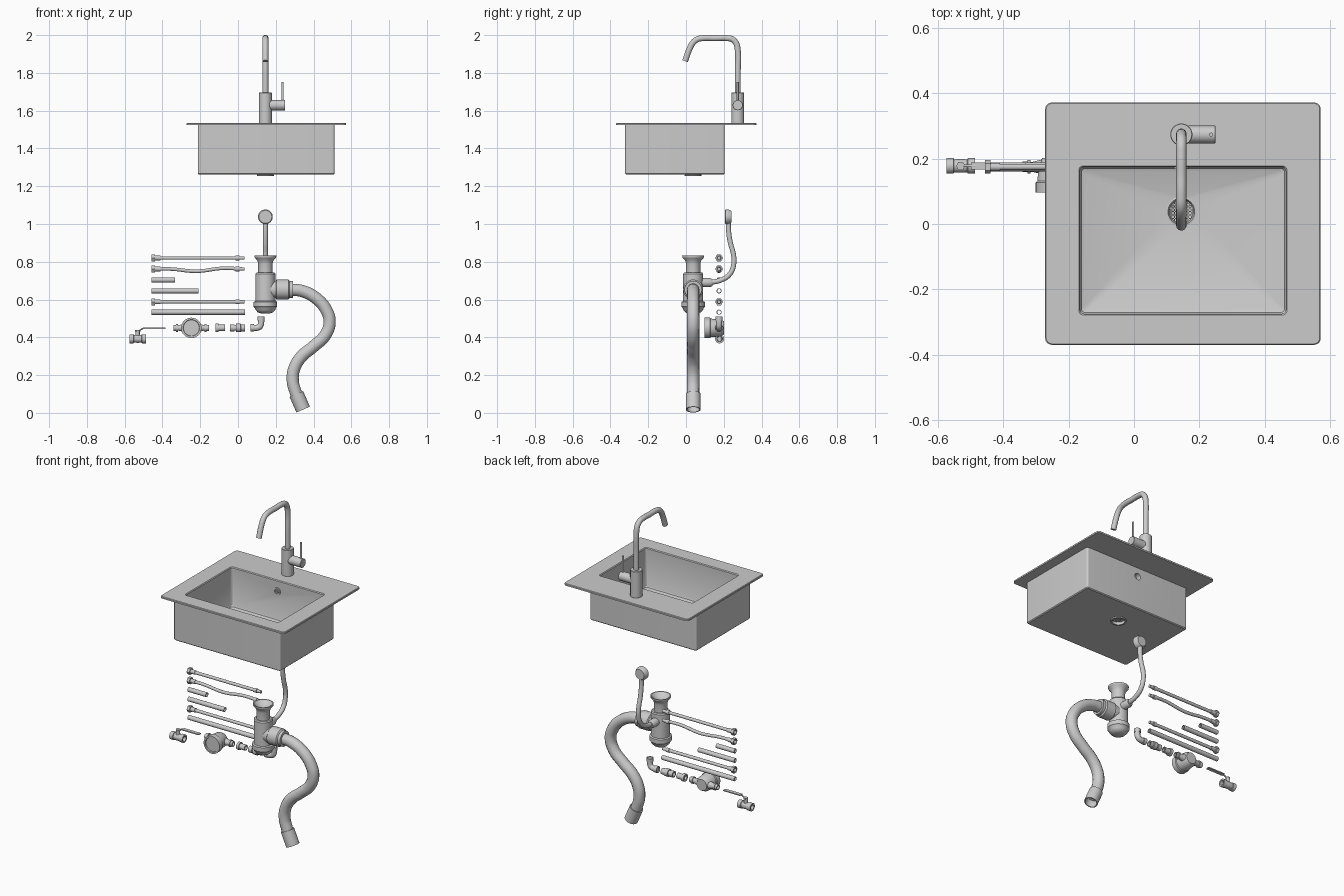
import bpy, bmesh, math
from mathutils import Vector

if "Cube" in bpy.data.objects:
    bpy.data.objects.remove(bpy.data.objects["Cube"])

X, Y, Z = Vector((1, 0, 0)), Vector((0, 1, 0)), Vector((0, 0, 1))
CX, DY = 0.145, 0.038      # drain / tap column x, drain y
PY = 0.175                 # y of the loose plumbing parts


def add_mesh(name, bm):
    bmesh.ops.remove_doubles(bm, verts=bm.verts, dist=1e-5)
    bmesh.ops.recalc_face_normals(bm, faces=bm.faces)
    me = bpy.data.meshes.new(name)
    bm.to_mesh(me)
    bm.free()
    ob = bpy.data.objects.new(name, me)
    bpy.context.collection.objects.link(ob)
    return ob


def loft(name, rings):
    """Closed solid: each ring bridged to the next, last to first."""
    bm = bmesh.new()
    vs = [[bm.verts.new(p) for p in r] for r in rings]
    n = len(vs[0])
    for a, b in zip(vs, vs[1:] + vs[:1]):
        for i in range(n):
            j = (i + 1) % n
            bm.faces.new((a[i], a[j], b[j], b[i]))
    return add_mesh(name, bm)


def lathe(name, prof, loc, axis=Z, n=32):
    """Revolve a closed (radius, height) outline about an axis."""
    q = axis.to_track_quat('Z', 'Y')
    bm = bmesh.new()
    rings = [[bm.verts.new(Vector(loc) + q @ Vector((r * math.cos(2 * math.pi * i / n),
              r * math.sin(2 * math.pi * i / n), h))) for i in range(n)] for r, h in prof]
    for a, b in zip(rings, rings[1:] + rings[:1]):
        if a[0].co == a[1].co and b[0].co == b[1].co:
            continue
        for i in range(n):
            j = (i + 1) % n
            if a[0].co == a[1].co:
                bm.faces.new((a[0], b[j], b[i]))
            elif b[0].co == b[1].co:
                bm.faces.new((a[i], a[j], b[0]))
            else:
                bm.faces.new((a[i], a[j], b[j], b[i]))
    return add_mesh(name, bm)


def cyl(name, r, h, loc, axis=Z, n=32, bevel=0.0):
    return lathe(name, [(0, 0), (r - bevel, 0), (r, bevel), (r, h - bevel), (r - bevel, h), (0, h)], loc, axis, n)


def pipe(name, r, h, loc, axis=X, wall=0.004, n=24):
    return lathe(name, [(r - wall, 0), (r, 0), (r, h), (r - wall, h)], loc, axis, n)


def box(name, size, loc):
    bm = bmesh.new()
    bmesh.ops.create_cube(bm, size=1)
    for v in bm.verts:
        v.co = Vector([c * s for c, s in zip(v.co, size)]) + Vector(loc)
    return add_mesh(name, bm)


def hose(name, pts, r):
    """Smooth round tube through the points."""
    cu = bpy.data.curves.new(name, 'CURVE')
    cu.dimensions, cu.bevel_depth, cu.bevel_resolution = '3D', r, 5
    cu.use_fill_caps, cu.resolution_u = True, 10
    sp = cu.splines.new('BEZIER')
    sp.bezier_points.add(len(pts) - 1)
    for b, p in zip(sp.bezier_points, pts):
        b.co, b.handle_left_type, b.handle_right_type = p, 'AUTO', 'AUTO'
    ob = bpy.data.objects.new(name, cu)
    bpy.context.collection.objects.link(ob)
    return ob


def rrect(x0, x1, y0, y1, r, z, k=8):
    pts = []
    for c, (x, y) in enumerate([(x1 - r, y1 - r), (x0 + r, y1 - r), (x0 + r, y0 + r), (x1 - r, y0 + r)]):
        for i in range(k):
            a = math.pi / 2 * (c + i / (k - 1))
            pts.append((x + r * math.cos(a), y + r * math.sin(a), z))
    return pts


def circle(r, z, n=32):
    return [(CX + r * math.cos(2 * math.pi * (i + .5) / n), DY + r * math.sin(2 * math.pi * (i + .5) / n), z)
            for i in range(n)]


# Sink: rim, thick-walled bowl and sloping floor with a drain hole
out, rim, inn = (-.213, .511, -.322, .205), (-.272, .572, -.37, .372), (-.165, .465, -.275, .174)


def inset(b, d):
    return (b[0] + d, b[1] - d, b[2] + d, b[3] - d)


sink = loft("sink", [
    circle(.043, 1.262), rrect(*inset(out, .005), .01, 1.262), rrect(*out, .012, 1.267), rrect(*out, .012, 1.523),
    rrect(*rim, .02, 1.523), rrect(*rim, .02, 1.532), rrect(*inset(rim, .003), .018, 1.535),
    rrect(*inset(inn, -.004), .014, 1.535), rrect(*inn, .012, 1.530), rrect(*inn, .012, 1.302),
    rrect(*inset(inn, .004), .012, 1.294), rrect(*inset(inn, .014), .01, 1.290), circle(.043, 1.277)])
cutter = cyl("overflow_cutter", .02, .12, (CX, .13, 1.468), Y)
cutter.hide_render = True
mod = sink.modifiers.new("overflow_hole", 'BOOLEAN')
mod.operation, mod.object, mod.solver = 'DIFFERENCE', cutter, 'EXACT'
bpy.context.view_layer.objects.active = sink
bpy.ops.object.modifier_apply(modifier=mod.name)
bpy.data.objects.remove(cutter)

# Drain strainer and overflow grille
lathe("drain_collar", [(.036, 1.253), (.045, 1.253), (.045, 1.26), (.043, 1.262), (.043, 1.277), (.046, 1.28),
                       (.041, 1.281), (.036, 1.272)], (CX, DY, 0))
for i in range(-3, 4):
    o = i * .0105
    w = 2 * math.sqrt(.038 ** 2 - o * o)
    box("strainer_bar", (.004, w, .004), (CX + o, DY, 1.272))
    box("strainer_bar", (w, .004, .004), (CX, DY + o, 1.272))
lathe("overflow_ring", [(.015, 0), (.022, 0), (.022, .006), (.015, .006)], (CX, .169, 1.468), Y)
for i in (-1, 0, 1):
    box("overflow_bar", (.004, .004, .032), (CX + i * .009, .173, 1.468))
    box("overflow_bar", (.032, .004, .004), (CX, .173, 1.468 + i * .009))

# Tap: body, spout, side handle and lever
TY = .274
cyl("tap_body", .034, .162, (CX, TY, 1.534), bevel=.002)
hose("tap_spout", [(CX, TY, 1.68), (CX, TY, 1.8), (CX, TY, 1.92), (CX, .266, 1.955), (CX, .247, 1.977),
                   (CX, .215, 1.984), (CX, .15, 1.984), (CX, .09, 1.984), (CX, .058, 1.977), (CX, .036, 1.958),
                   (CX, .02, 1.93), (CX, -.005, 1.862)], .016)
cyl("tap_handle", .027, .085, (.165, TY, 1.629), X, bevel=.002)
cyl("tap_lever", .006, .105, (.236, TY, 1.648), n=16)

# Drain trap: funnel, body and bulb in one profile
lathe("trap_body", [(0, .80), (.034, .815), (.052, .832), (.058, .832), (.057, .823), (.042, .805), (.038, .79),
                    (.038, .742), (.048, .742), (.053, .736), (.053, .592), (.062, .588), (.062, .562), (.056, .556),
                    (.052, .545), (.04, .532), (.022, .526), (0, .525)], (CX, DY, 0), n=40)
lathe("trap_outlet", [(0, 0), (.046, 0), (.046, .055), (.053, .06), (.053, .122), (.046, .128),
                      (.046, .145), (0, .145)], (CX, DY, .653), X)
hose("waste_hose", [(.27, DY, .653), (.34, DY, .645), (.415, DY, .606), (.467, DY, .545), (.485, DY, .48),
                    (.462, DY, .412), (.40, DY, .352), (.335, DY, .297), (.298, DY, .235), (.29, DY, .17),
                    (.305, DY, .11), (.325, DY, .06)], .033)
d = Vector((.4, 0, -.917))
pipe("waste_hose_end", .039, .09, (.309, DY, .1), d, .006, 32)

# Overflow hose with its round head
hose("overflow_hose", [(CX, .225, 1.02), (CX, .225, .97), (CX, .235, .90), (CX, .251, .84), (CX, .253, .79),
                       (CX, .232, .735), (CX, .185, .703), (CX, .13, .692), (CX, .07, .69)], .0135)
lathe("overflow_head", [(0, 0), (.034, 0), (.039, .004), (.039, .02), (.03, .036), (0, .036)], (CX, .206, 1.038), Y)
lathe("overflow_socket", [(0, 0), (.024, 0), (.024, .05), (.018, .062), (0, .062)], (CX, DY + .04, .69), Y, 24)

# Supply hoses with hex nuts, ferrules and threaded tips
for name, z, sag in (("supply_hose_a", .82, 0), ("supply_hose_b", .762, .012), ("supply_hose_c", .588, 0)):
    hose(name, [(-.44, PY, z), (-.36, PY, z), (-.22, PY, z - sag), (-.08, PY, z + sag * .3), (.02, PY, z)], .0095)
    pipe(name + "_nut", .021, .018, (-.457, PY, z), X, .007, 6)
    cyl(name + "_collar", .0125, .03, (-.44, PY, z), X, 20)
    cyl(name + "_ferrule", .0125, .02, (-.012, PY, z), X, 20)
    cyl(name + "_tip", .009, .026, (.009, PY, z), X, 16)

# Straight pipe lengths
for name, z, end in (("pipe_short", .704, -.333), ("pipe_medium", .646, -.21), ("pipe_long", .533, .037)):
    pipe(name, .0135, end + .457, (-.457, PY, z))

# Elbow and the two couplings
ez = .45
hose("elbow", [(.072, PY, ez), (.098, PY, ez), (.115, PY, .457), (.122, PY, .474), (.122, PY, .505)], .0165)
pipe("elbow_collar_left", .0195, .02, (.066, PY, ez))
pipe("elbow_collar_top", .0195, .02, (.122, PY, .489), Z)
lathe("coupling_a", [(.012, -.042), (.019, -.042), (.019, -.018), (.015, -.018), (.015, -.01), (.023, -.01),
                     (.023, .014), (.018, .016), (.018, .038), (.012, .038)], (0, PY, ez), X, 24)
lathe("coupling_b", [(.012, -.12), (.023, -.12), (.023, -.104), (.017, -.104), (.017, -.068), (.012, -.068)],
      (0, PY, ez), X, 24)

# Water meter: round dial housing facing front with side ports
lathe("meter_housing", [(0, .006), (.042, .006), (.044, 0), (.054, 0), (.054, .03), (.049, .034), (.045, .085),
                        (.034, .105), (0, .105)], (-.247, .097, ez), Y, 40)
for s, tag in ((-1, "left"), (1, "right")):
    lathe("meter_port_" + tag, [(0, .03), (.024, .03), (.015, .065), (.015, .07), (.021, .07), (.021, .08),
                                (.016, .08), (.016, .094), (.011, .094), (.011, .07), (0, .07)],
          (-.247, PY, ez), X * s, 24)

# Ball valve with stem and lever
vz = .392
lathe("valve_body", [(.015, 0), (.024, 0), (.024, .022), (.02, .024), (.021, .045), (.02, .064), (.024, .066),
                     (.024, .088), (.015, .088), (.013, .05), (.013, .03)], (-.575, PY + .003, vz), X, 24)
cyl("valve_ball", .012, .04, (-.531, PY + .003, vz - .018), n=20)
cyl("valve_stem", .011, .03, (-.531, PY + .003, .41), n=20)
cyl("valve_nut", .014, .009, (-.531, PY + .003, .431), n=6)
hose("valve_lever_arm", [(-.542, PY + .003, .429), (-.525, PY + .003, .434), (-.505, PY + .003, .446),
                         (-.48, PY + .003, .448)], .004)
box("valve_lever", (.115, .022, .006), (-.442, PY + .003, .448))

# Convert hoses to mesh and smooth shade with sharp edges kept
bpy.ops.object.select_all(action='SELECT')
bpy.context.view_layer.objects.active = sink
bpy.ops.object.convert(target='MESH')
bpy.ops.object.shade_smooth_by_angle(angle=math.radians(32))
